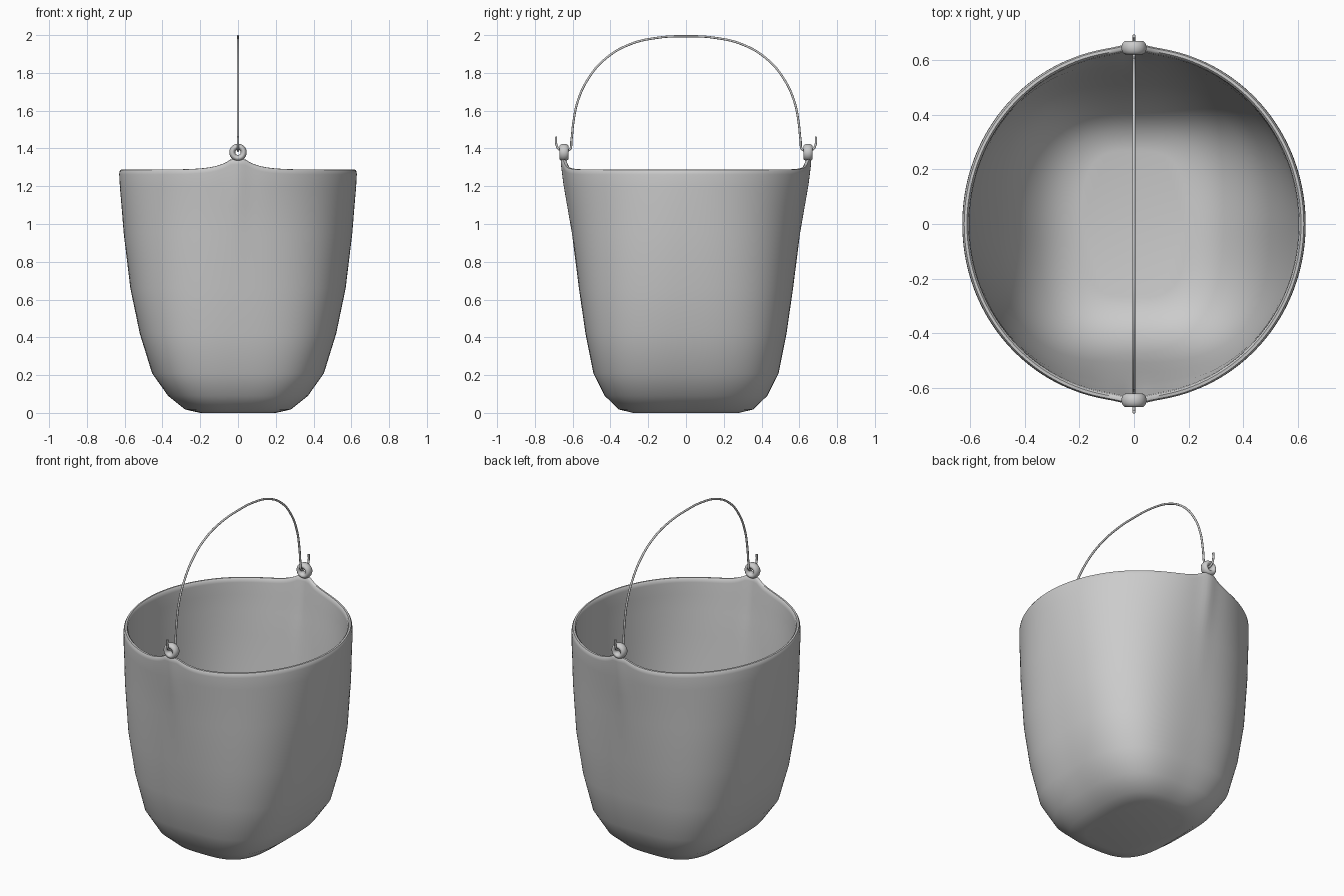
import bpy, bmesh, math

if "Cube" in bpy.data.objects:
    bpy.data.objects.remove(bpy.data.objects["Cube"])

SEG = 192


def smoothstep(a, b, t):
    t = max(0.0, min(1.0, (t - a) / (b - a)))
    return t * t * (3 - 2 * t)


def finish(bm, name):
    bmesh.ops.recalc_face_normals(bm, faces=bm.faces)
    me = bpy.data.meshes.new(name)
    bm.to_mesh(me)
    bm.free()
    ob = bpy.data.objects.new(name, me)
    bpy.context.collection.objects.link(ob)
    me.shade_smooth()
    return ob


# Bucket wall profile: half width in x, half width in y, height
outer = [(.20, .28, 0), (.28, .355, .018), (.37, .43, .09), (.455, .49, .21),
         (.52, .532, .42), (.57, .567, .66), (.605, .602, .95),
         (.617, .622, 1.1), (.625, .638, 1.19), (.629, .65, 1.262),
         (.628, .651, 1.277), (.622, .646, 1.287)]
t = .024
inner = [(.612, .635, 1.288), (.606, .628, 1.281), (.603, .624, 1.262)]
inner += [(x - t, y - t, z) for x, y, z in reversed(outer[3:9])]
inner += [(.35, .408, .108), (.27, .34, .042), (.19, .27, .026)]


def ring(bm, rx, ry, z, side):
    # squarish near the base, round at the rim, raised and thickened at the lugs
    p = 2 + 1.2 * (1 - min(z / 1.28, 1))
    verts = []
    for i in range(SEG):
        a = 2 * math.pi * i / SEG
        c, s = math.cos(a), math.sin(a)
        r = (abs(c) ** p + abs(s) ** p) ** (-1 / p)
        x, y = rx * r * c, ry * r * s
        lift = min(.055, .09 * math.exp(-abs(x) / .075)) * smoothstep(1.13, 1.28, z)
        rib = .012 * math.exp(-(x / .05) ** 2) * smoothstep(.85, 1.27, z)
        y += math.copysign(rib * side, y)
        verts.append(bm.verts.new((x, y, z + lift)))
    return verts


# Bucket shell
bm = bmesh.new()
rings = [ring(bm, *p, 1) for p in outer] + [ring(bm, *p, -1) for p in inner]
for lo, hi in zip(rings, rings[1:]):
    for i in range(SEG):
        j = (i + 1) % SEG
        bm.faces.new((lo[i], lo[j], hi[j], hi[i]))
bm.faces.new(rings[0])
bm.faces.new(rings[-1])
finish(bm, "bucket_body")


# Pierced lugs for the handle
def lug(name, sign):
    bm = bmesh.new()
    n, m = 40, 16
    grid = []
    for i in range(n):
        a = 2 * math.pi * i / n
        row = []
        for k in range(m):
            b = 2 * math.pi * k / m
            rad = .030 + .016 * math.cos(b)
            y = sign * .646 + .025 * math.sin(b)
            row.append(bm.verts.new((rad * math.cos(a), y, 1.379 + rad * math.sin(a))))
        grid.append(row)
    for i in range(n):
        for k in range(m):
            i2, k2 = (i + 1) % n, (k + 1) % m
            bm.faces.new((grid[i][k], grid[i2][k], grid[i2][k2], grid[i][k2]))
    return finish(bm, name)


lug("front_lug", -1)
lug("back_lug", 1)

# Wire handle with hooked ends
half = [(.688, 1.462), (.686, 1.42), (.672, 1.396), (.645, 1.388), (.616, 1.394),
        (.607, 1.44), (.596, 1.54), (.573, 1.65), (.52, 1.765), (.43, 1.872),
        (.30, 1.95), (.15, 1.986)]
path = half + [(0, 1.994)] + [(-y, z) for y, z in reversed(half)]
cu = bpy.data.curves.new("wire_handle", 'CURVE')
cu.dimensions = '3D'
cu.bevel_depth = .006
cu.bevel_resolution = 3
cu.use_fill_caps = True
sp = cu.splines.new('BEZIER')
sp.bezier_points.add(len(path) - 1)
for bp, (y, z) in zip(sp.bezier_points, path):
    bp.co = (0, y, z)
    bp.handle_left_type = bp.handle_right_type = 'AUTO'
handle = bpy.data.objects.new("wire_handle", cu)
bpy.context.collection.objects.link(handle)

# Smooth shading
for ob in bpy.data.objects:
    ob.select_set(True)
    bpy.context.view_layer.objects.active = ob
bpy.ops.object.convert(target='MESH')
bpy.ops.object.shade_smooth_by_angle(angle=math.radians(50))
